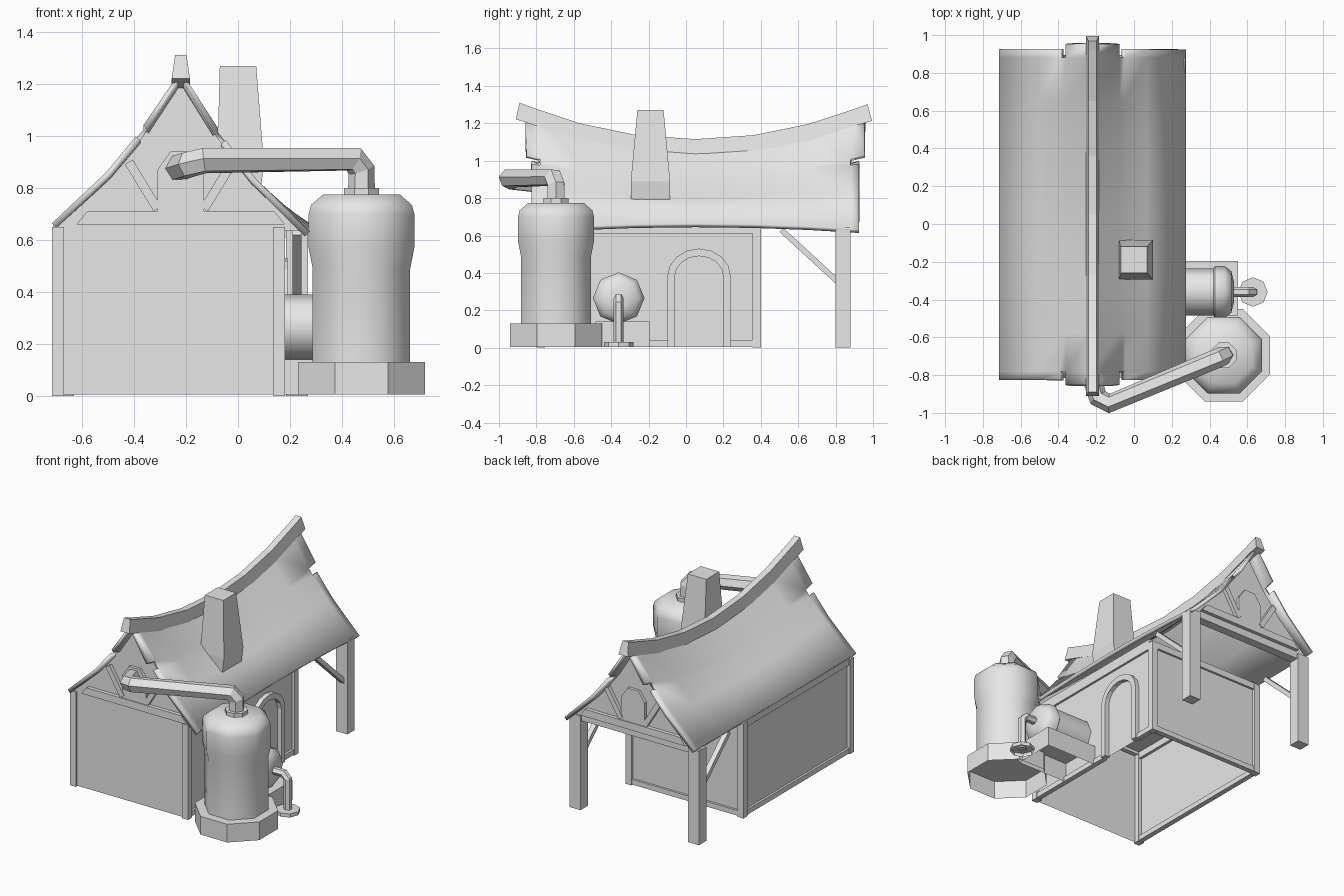
import bpy, bmesh, math
from mathutils import Vector

if "Cube" in bpy.data.objects:
    bpy.data.objects.remove(bpy.data.objects["Cube"], do_unlink=True)

grey = bpy.data.materials.new("plain_grey")
grey.use_nodes = True
grey.diffuse_color = (0.8, 0.8, 0.8, 1)
grey.node_tree.nodes["Principled BSDF"].inputs["Base Color"].default_value = (0.8, 0.8, 0.8, 1)


def finish(name, bm, smooth=0):
    bmesh.ops.recalc_face_normals(bm, faces=bm.faces)
    me = bpy.data.meshes.new(name)
    bm.to_mesh(me)
    bm.free()
    ob = bpy.data.objects.new(name, me)
    bpy.context.collection.objects.link(ob)
    me.materials.append(grey)
    if smooth:
        bpy.ops.object.select_all(action='DESELECT')
        ob.select_set(True)
        bpy.context.view_layer.objects.active = ob
        bpy.ops.object.shade_smooth_by_angle(angle=math.radians(smooth))
    return ob


def loft(name, rings, smooth=0, hollow=False):
    """Skin a list of equal point rings; hollow leaves the first end open."""
    bm = bmesh.new()
    vs = [[bm.verts.new(p) for p in r] for r in rings]
    n = len(rings[0])
    for a, b in zip(vs, vs[1:]):
        for i in range(n):
            j = (i + 1) % n
            bm.faces.new((a[i], a[j], b[j], b[i]))
    if not hollow:
        bm.faces.new(vs[0])
    bm.faces.new(vs[-1])
    return finish(name, bm, smooth)


def rect(x0, x1, y0, y1, z):
    return [(x0, y0, z), (x1, y0, z), (x1, y1, z), (x0, y1, z)]


def box(name, x, y, z, hollow=False):
    return loft(name, [rect(*x, *y, z[0]), rect(*x, *y, z[1])], hollow=hollow)


def slab_y(name, outline, y0, y1):
    return loft(name, [[(x, y, z) for x, z in outline] for y in (y0, y1)])


def bar(name, a, b, w, d):
    """Straight timber from a to b; w is across, d along the third axis."""
    a, b = Vector(a), Vector(b)
    t = (b - a).normalized()
    flat = Vector((1, 0, 0)) if abs(t.x) < 0.01 else Vector((0, 1, 0))
    s = t.cross(flat) * w / 2
    f = flat * d / 2
    return loft(name, [[p + s + f, p - s + f, p - s - f, p + s - f] for p in (a, b)])


def lathe(name, profile, centre, axis='Z', turn=math.pi / 8, smooth=0, hollow=False):
    """Eight-sided turned shape."""
    rings = []
    for r, h in profile:
        ring = []
        for i in range(8):
            a = turn + i * math.tau / 8
            c, s = r * math.cos(a), r * math.sin(a)
            v = (c, s, h) if axis == 'Z' else (h, c, s)
            ring.append(Vector(v) + Vector(centre))
        rings.append(ring)
    return loft(name, rings, smooth, hollow)


def pipe(name, points, radius):
    cu = bpy.data.curves.new(name, 'CURVE')
    cu.dimensions = '3D'
    cu.bevel_depth, cu.bevel_resolution, cu.use_fill_caps = radius, 1, True
    sp = cu.splines.new('POLY')
    sp.points.add(len(points) - 1)
    for p, q in zip(sp.points, points):
        p.co = (*q, 1)
    ob = bpy.data.objects.new(name, cu)
    bpy.context.collection.objects.link(ob)
    cu.materials.append(grey)
    bpy.ops.object.select_all(action='DESELECT')
    ob.select_set(True)
    bpy.context.view_layer.objects.active = ob
    bpy.ops.object.convert(target='MESH')
    for p in ob.data.polygons:
        p.use_smooth = False


# Roof shape: sagging ridge, flared eaves, right eave drooping at its ends
MID, HALF = -0.22, 0.495
SLOPE = [(0, 0), (0.42, 0.34), (0.65, 0.58), (0.71, 0.645), (1, 1)]


def sag(y):
    return ((y - 0.05) / 0.95) ** 2


def roof_z(x, f, y):
    eave = 0.665 - (0.04 * sag(y) if x > MID else 0)
    ridge = 1.07 + 0.2 * sag(y)
    return eave + (ridge - eave) * f


# Roof skin with a notch near each end of both slopes
bm = bmesh.new()
cols = [(MID - HALF * (1 - t), t, f) for t, f in SLOPE]
cols += [(2 * MID - x, t, f) for x, t, f in reversed(cols[:-1])]
ys = [-0.84, -0.78, -0.57, -0.27, 0.05, 0.36, 0.65, 0.88, 0.94]
grid = []
for k, y in enumerate(ys):
    row = []
    for x, t, f in cols:
        end = -1 if k == 0 else 1 if k == len(ys) - 1 else 0
        yy = y + end * (0.012 if t > 0.7 else -0.015)
        row.append(bm.verts.new((x, yy, roof_z(x, f, yy))))
    grid.append(row)
for k in range(len(ys) - 1):
    for i in range(len(cols) - 1):
        if k in (0, len(ys) - 2) and i in (2, 5):
            continue
        bm.faces.new((grid[k][i], grid[k][i + 1], grid[k + 1][i + 1], grid[k + 1][i]))
roof = finish("roof", bm, 20)
mod = roof.modifiers.new("thickness", 'SOLIDIFY')
mod.thickness = 0.025
mod.offset = -1 if roof.data.polygons[0].normal.z > 0 else 1

# Ridge beam with upturned ends
rings = []
for y in (-0.89, -0.84, -0.57, -0.27, 0.05, 0.36, 0.65, 0.92, 0.97):
    top, low = 1.115 + 0.2 * sag(y), 1.025 + 0.2 * sag(y)
    out = 0.025 if y > 0.95 else -0.02 if y < -0.88 else 0
    rings.append([(MID - 0.035, y + out, low), (MID + 0.035, y + out, low),
                  (MID + 0.022, y, top), (MID - 0.022, y, top)])
loft("ridge_beam", rings)

# Gable ends with beam, struts and window
for side, yg in (("front", -0.79), ("back", 0.87)):
    o = -1 if side == "front" else 1
    face = [(x, max(roof_z(x, f, yg) - 0.025, 0.635)) for x, t, f in cols]
    slab_y(side + "_gable", face, yg, yg - o * 0.03)
    slab_y(side + "_gable_beam", [(-0.62, 0.66), (0.18, 0.66), (0.14, 0.71), (-0.58, 0.71)],
           yg, yg + o * 0.025)
    slab_y(side + "_gable_window", [(-0.31, 0.71), (-0.13, 0.71), (-0.13, 0.87),
           (-0.18, 0.94), (-0.26, 0.94), (-0.31, 0.87)], yg, yg + o * 0.02)
    for s in (-1, 1):
        bar(side + "_gable_strut", (MID + s * 0.09, yg + o * 0.01, 0.72),
            (MID + s * 0.20, yg + o * 0.01, 0.90), 0.035, 0.03)

# House shell, corner posts, sills and top plates
X0, X1, Y0, Y1 = -0.715, 0.18, -0.8, 0.4
box("house_walls", (X0 + 0.02, X1 - 0.02), (Y0 + 0.01, Y1 - 0.02), (0.005, 0.66), hollow=True)
for x in (X0, X1 - 0.045):
    for y in (Y0, Y1 - 0.045):
        box("corner_post", (x, x + 0.045), (y, y + 0.045), (0, 0.65))
for z in ((0.005, 0.04), (0.61, 0.655)):
    box("left_rail", (X0 + 0.005, X0 + 0.04), (Y0 + 0.04, Y1 - 0.04), z)
    box("back_rail", (X0 + 0.04, X1 - 0.04), (Y1 - 0.04, Y1 - 0.005), z)
box("right_plate", (X1 - 0.04, X1 - 0.005), (Y0 + 0.04, Y1 - 0.04), (0.61, 0.68))
for y in ((Y0 + 0.04, -0.1), (0.24, Y1 - 0.04)):
    box("right_sill", (X1 - 0.04, X1 - 0.005), y, (0.005, 0.04))

# Arched door frame
arch = [(1, 0, 0.005)] + [(math.cos(a), math.sin(a), 0.38)
                          for a in (i * math.pi / 8 for i in range(9))] + [(-1, 0, 0.005)]
rings = []
for c, s, z in arch:
    ring = [(x, 0.07 + c * r, z + s * (r - 0.02)) for r, x in
            ((0.17, 0.15), (0.17, 0.19), (0.13, 0.19), (0.13, 0.15))]
    rings.append(ring)
loft("door_frame", rings)

# Porch posts, braces and cross beam
for x0 in (-0.715, 0.185):
    box("porch_post", (x0, x0 + 0.085), (0.80, 0.88), (0, 0.645))
    bar("porch_brace", (x0 + 0.042, 0.51, 0.63), (x0 + 0.042, 0.82, 0.345), 0.03, 0.035)
box("porch_beam", (-0.66, 0.2), (0.81, 0.87), (0.61, 0.66))

# Chimney
loft("chimney", [rect(-0.07, 0.085, -0.295, -0.085, 0.78), rect(-0.08, 0.10, -0.295, -0.085, 0.89),
                 rect(-0.07, 0.07, -0.26, -0.12, 1.27)])

# Large tank on a hollow octagonal base
TX, TY = 0.475, -0.695
lathe("tank_base", [(0.265, 0.005), (0.265, 0.13)], (TX, TY, 0), hollow=True)
lathe("tank", [(0.203, 0.13), (0.203, 0.49), (0.22, 0.57), (0.22, 0.70), (0.21, 0.735), (0.16, 0.775)],
      (TX, TY, 0), smooth=50, hollow=True)
lathe("tank_collar", [(0.072, 0.77), (0.072, 0.80)], (TX, TY, 0))
pipe("tank_pipe", [(TX, TY, 0.78), (TX, TY, 0.87), (TX - 0.03, TY - 0.015, 0.91),
                   (-0.13, -0.95, 0.905), (-0.19, -0.92, 0.89), (-0.235, -0.78, 0.875)], 0.052)

# Small boiler lying on a hollow stand, with a drain pipe
box("boiler_stand", (0.16, 0.55), (-0.485, -0.195), (0.005, 0.14), hollow=True)
lathe("boiler", [(0.125, 0.15), (0.125, 0.42), (0.138, 0.43), (0.138, 0.48), (0.11, 0.515), (0.05, 0.53)],
      (0, -0.36, 0.265), 'X', turn=0, smooth=50)
pipe("drain_pipe", [(0.51, -0.36, 0.265), (0.60, -0.36, 0.265), (0.63, -0.36, 0.235),
                    (0.63, -0.36, 0.02)], 0.027)
lathe("drain_foot", [(0.078, 0.005), (0.078, 0.03)], (0.63, -0.36, 0), turn=0, hollow=True)
